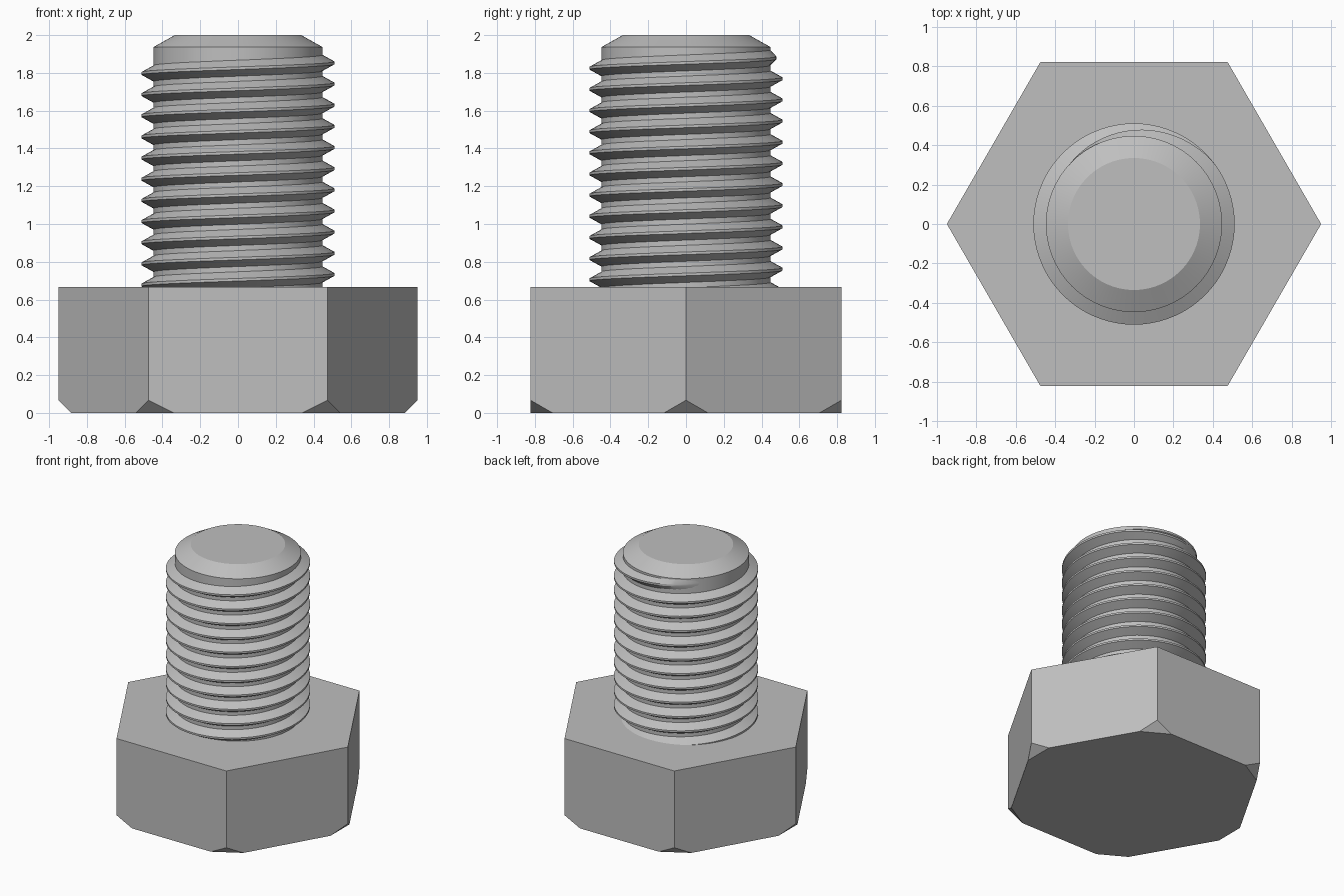
import bpy
import bmesh
from math import cos, sin, pi, radians, tau
from mathutils import Vector

HEAD_R, HEAD_H = 0.95, 0.667
CORE_R, CREST_R = 0.447, 0.51
PITCH = 0.112
TOP = 2.0

old = bpy.data.objects.get("Cube")
if old:
    bpy.data.objects.remove(old, do_unlink=True)

steel = bpy.data.materials.new("steel grey")
steel.use_nodes = True
colour = (0.52, 0.52, 0.52, 1)
steel.diffuse_color = colour
steel.node_tree.nodes["Principled BSDF"].inputs["Base Color"].default_value = colour


def bridge(bm, a, b):
    """Join two closed rings of vertices with quads."""
    n = len(a)
    for i in range(n):
        j = (i + 1) % n
        bm.faces.new((a[i], a[j], b[j], b[i]))


def sweep(bm, rings):
    """Skin a list of point rings and cap both ends."""
    loops = [[bm.verts.new(p) for p in ring] for ring in rings]
    for a, b in zip(loops, loops[1:]):
        bridge(bm, a, b)
    bm.faces.new(loops[0])
    bm.faces.new(loops[-1])


def turned(profile, sides):
    """Rings for a (radius, height) profile about the z axis."""
    return [[(r * cos(tau * i / sides), r * sin(tau * i / sides), z)
             for i in range(sides)] for r, z in profile]


def finish(bm, name, smooth):
    bmesh.ops.recalc_face_normals(bm, faces=bm.faces)
    mesh = bpy.data.meshes.new(name)
    bm.to_mesh(mesh)
    bm.free()
    mesh.materials.append(steel)
    obj = bpy.data.objects.new(name, mesh)
    bpy.context.collection.objects.link(obj)
    if smooth:
        bpy.ops.object.select_all(action="DESELECT")
        obj.select_set(True)
        bpy.context.view_layer.objects.active = obj
        bpy.ops.object.shade_smooth_by_angle(angle=radians(25))


# Hexagonal head with its six lower corners cut off at 45 degrees
bm = bmesh.new()
sweep(bm, turned([(HEAD_R, 0), (HEAD_R, HEAD_H)], 6))
for i in range(6):
    out = Vector((cos(pi * i / 3), sin(pi * i / 3), 0))
    cut = bmesh.ops.bisect_plane(
        bm, geom=bm.verts[:] + bm.edges[:] + bm.faces[:],
        plane_co=out * 0.883, plane_no=out - Vector((0, 0, 1)), clear_outer=True)
    edges = [e for e in cut["geom_cut"] if isinstance(e, bmesh.types.BMEdge)]
    bmesh.ops.edgeloop_fill(bm, edges=edges)
finish(bm, "hex_head", False)

# Shank core with a chamfered tip
bm = bmesh.new()
sweep(bm, turned([(CORE_R, HEAD_H - 0.05), (CORE_R, TOP - 0.063), (0.335, TOP)], 96))
finish(bm, "shank_core", True)

# Right-handed thread ridge, fading into the core at its upper end
STEPS = 72
START, FADE, END = radians(-4050), radians(38), radians(140)
count = round((END - START) / tau * STEPS)
root = CORE_R - 0.003
rings = []
for k in range(count + 1):
    a = START + (END - START) * k / count
    fade = min(1, (END - a) / (END - FADE))
    crest = root + 0.001 + (CREST_R - root) * fade
    z = 1.853 + PITCH * a / tau
    section = [(root, -0.044), (crest, -0.007), (crest, 0.007), (root, 0.044)]
    rings.append([(r * cos(a), r * sin(a), z + dz) for r, dz in section])
bm = bmesh.new()
sweep(bm, rings)
finish(bm, "thread", True)
